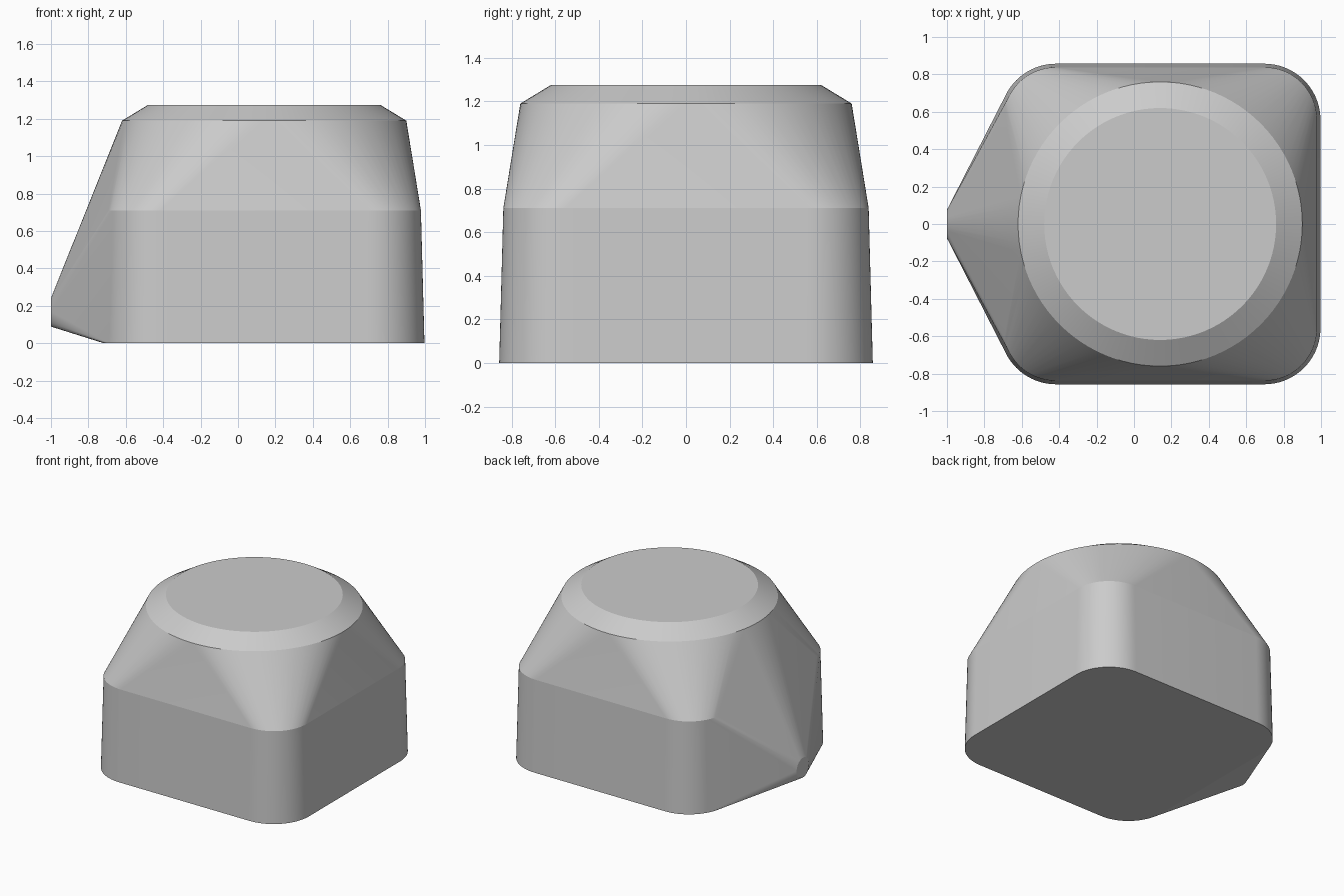
import bpy, bmesh
from math import sin, cos, pi, radians

if "Cube" in bpy.data.objects:
    bpy.data.objects.remove(bpy.data.objects["Cube"], do_unlink=True)

CENTRE = 0.14  # x of the body's axis


def arc(cx, cy, r, start, sweep, steps):
    return [(cx + r * cos(start + sweep * i / steps),
             cy + r * sin(start + sweep * i / steps)) for i in range(steps + 1)]


def circle(cx, cy, r, steps=96):
    return arc(cx, cy, r, 0, 2 * pi, steps)[:-1]


def rounded_square(half, r, z):
    d = half - r
    corners = [(d, d), (-d, d), (-d, -d), (d, -d)]
    return [(x, y, z) for i, (cx, cy) in enumerate(corners)
            for x, y in arc(CENTRE + cx, cy, r, i * pi / 2, pi / 2, 18)]


# Body rings, from the base to the chamfered round top
points = rounded_square(0.857, 0.30, 0)
points += rounded_square(0.838, 0.28, 0.71)
points += [(x, y, 1.19) for x, y in circle(CENTRE, 0, 0.76)]
points += [(x, y, 1.275) for x, y in circle(CENTRE, 0, 0.62)]

# Small round tip of the pointed side
points += [(-1.0, y, z) for y, z in circle(0, 0.165, 0.076, 64)]

# Wrap everything in one convex skin
bm = bmesh.new()
for p in points:
    bm.verts.new(p)
bmesh.ops.convex_hull(bm, input=bm.verts)
loose = [v for v in bm.verts if not v.link_faces]
bmesh.ops.delete(bm, geom=loose, context='VERTS')
bmesh.ops.dissolve_limit(bm, angle_limit=radians(0.2),
                         verts=bm.verts, edges=bm.edges)
bmesh.ops.recalc_face_normals(bm, faces=bm.faces)

mesh = bpy.data.meshes.new("pointed_cap_body")
bm.to_mesh(mesh)
bm.free()
body = bpy.data.objects.new("pointed_cap_body", mesh)
bpy.context.collection.objects.link(body)

# Plain grey material
grey = bpy.data.materials.new("plain grey")
grey.use_nodes = True
colour = (0.6, 0.6, 0.6, 1)
grey.diffuse_color = colour
grey.node_tree.nodes["Principled BSDF"].inputs["Base Color"].default_value = colour
mesh.materials.append(grey)

# Smooth the rounded parts, keep the ridges crisp
bpy.ops.object.select_all(action='DESELECT')
body.select_set(True)
bpy.context.view_layer.objects.active = body
bpy.ops.object.shade_smooth_by_angle(angle=radians(7))
